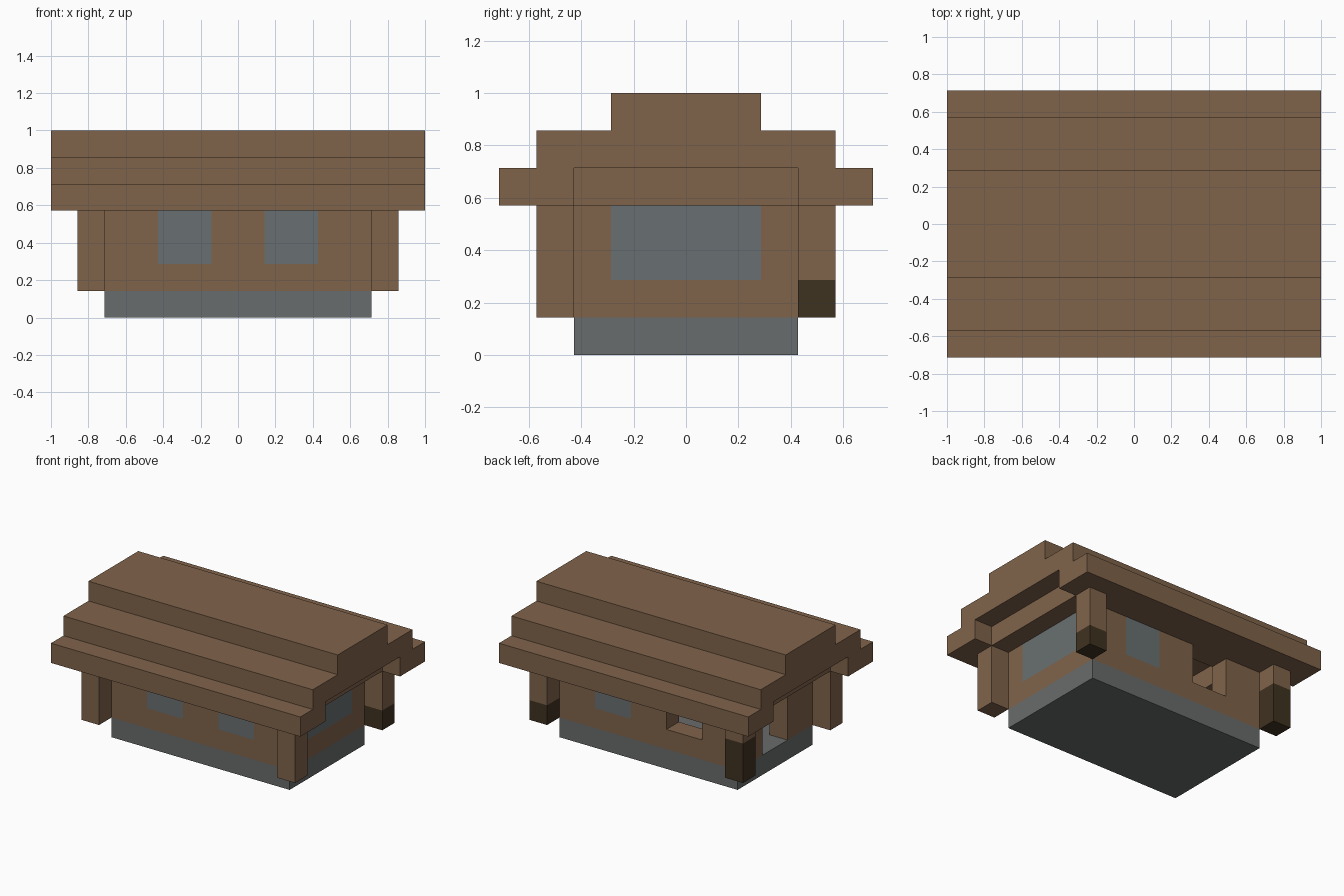
import bpy
import bmesh
from mathutils import Vector

if "Cube" in bpy.data.objects:
    bpy.data.objects.remove(bpy.data.objects["Cube"], do_unlink=True)

U = 1 / 7  # one block of the grid


def material(name, rgb):
    """Flat material from an 8-bit display colour."""
    lin = [((c / 255 + 0.055) / 1.055) ** 2.4 for c in rgb]
    mat = bpy.data.materials.new(name)
    mat.diffuse_color = (*lin, 1)
    mat.use_nodes = True
    bsdf = mat.node_tree.nodes["Principled BSDF"]
    bsdf.inputs["Base Color"].default_value = (*lin, 1)
    bsdf.inputs["Roughness"].default_value = 0.9
    return mat


wood = material("brown wood", (128, 99, 74))
dark_wood = material("dark wood", (63, 50, 32))
stone = material("grey stone", (105, 108, 108))
glass = material("grey glass", (105, 112, 113))


def box(name, x, y, z, mat):
    """Box from (min, max) ranges measured in blocks."""
    bm = bmesh.new()
    bmesh.ops.create_cube(bm, size=1)
    low, high = (Vector(p) * U for p in zip(x, y, z))
    for v in bm.verts:
        v.co = [l + (c + 0.5) * (h - l) for l, h, c in zip(low, high, v.co)]
    mesh = bpy.data.meshes.new(name)
    bm.to_mesh(mesh)
    bm.free()
    mesh.materials.append(mat)
    obj = bpy.data.objects.new(name, mesh)
    bpy.context.collection.objects.link(obj)
    return obj


def cut(target, x, y, z):
    """Cut a box-shaped opening out of the target."""
    cutter = box("cutter", x, y, z, wood)
    cutter.hide_render = True
    mod = target.modifiers.new("opening", "BOOLEAN")
    mod.operation = "DIFFERENCE"
    mod.solver = "EXACT"
    mod.object = cutter
    bpy.context.view_layer.objects.active = target
    bpy.ops.object.modifier_apply(modifier=mod.name)
    bpy.data.objects.remove(cutter, do_unlink=True)


def span(sign, a, b):
    """Range mirrored to the chosen side."""
    return tuple(sorted((sign * a, sign * b)))


# Foundation and hollow walls
box("foundation", (-5, 5), (-3, 3), (0, 1), stone)
walls = box("walls", (-5, 5), (-3, 3), (1, 5), wood)
cut(walls, (-4, 4), (-2, 2), (0.5, 5.5))

# Long side windows: the one at the back right is left open
for sx, side in ((-1, "right"), (1, "left")):
    for sy, face in ((-1, "front"), (1, "back")):
        cut(walls, span(sx, 1, 3), span(sy, 1.5, 3.5), (2, 4))
        if (sx, sy) != (-1, 1):
            box(f"{face}_window_{side}", span(sx, 1, 3), span(sy, 2, 3), (2, 4), glass)

# Wide end window and the doorway opposite
cut(walls, (3.5, 5.5), (-2, 2), (2, 4))
box("end_window", (4, 5), (-2, 2), (2, 4), glass)
cut(walls, (-5.5, -3.5), (-1, 1), (0.5, 4))

# Corner posts with dark feet at the back, and end beams
for sx, side in ((-1, "right"), (1, "left")):
    px = span(sx, 5, 6)
    box(f"end_beam_{side}", px, (-3, 3), (4, 5), wood)
    box(f"front_post_{side}", px, (-4, -3), (1, 4), wood)
    foot_top = 3 if sx < 0 else 2
    box(f"back_post_{side}", px, (3, 4), (foot_top, 4), wood)
    box(f"back_post_foot_{side}", px, (3, 4), (1, foot_top), dark_wood)

# Stepped roof
box("front_eave", (-7, 7), (-5, -3), (4, 5), wood)
box("back_eave", (-7, 7), (3, 5), (4, 5), wood)
box("roof_middle", (-7, 7), (-4, 4), (5, 6), wood)
box("roof_ridge", (-7, 7), (-2, 2), (6, 7), wood)
